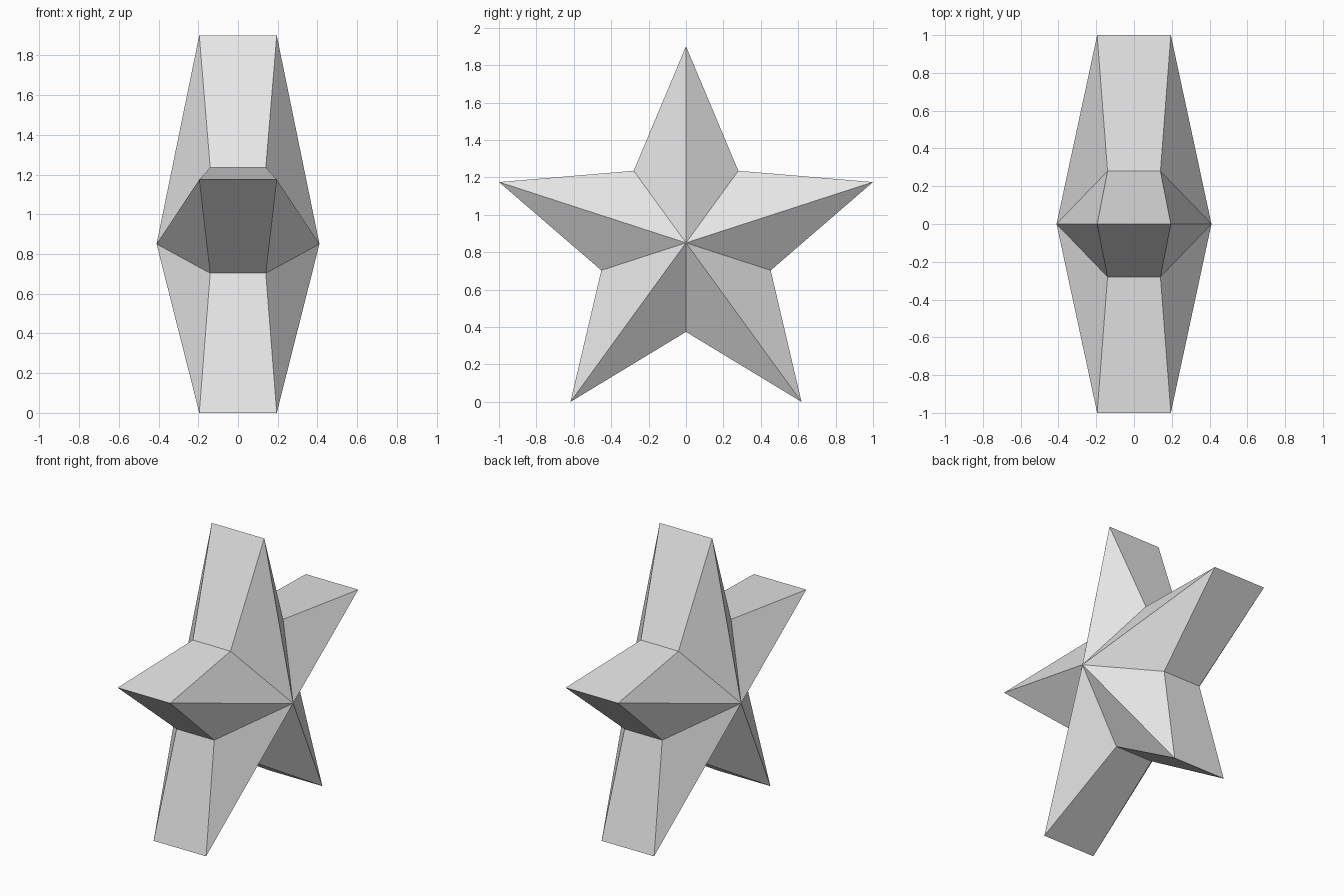
import bpy, bmesh
from math import sin, cos, pi

cube = bpy.data.objects.get("Cube")
if cube:
    bpy.data.objects.remove(cube, do_unlink=True)

POINTS = 5
TIP_RADIUS, TIP_HALF_WIDTH = 1.051, 0.195
NOTCH_RADIUS, NOTCH_HALF_WIDTH = 0.476, 0.14
HUB_HALF_WIDTH = 0.41
CENTRE_Z = TIP_RADIUS * cos(pi / POINTS)

# Single plain grey material
grey = bpy.data.materials.new("light_grey")
grey.use_nodes = True
colour = (0.8, 0.8, 0.8, 1.0)
grey.diffuse_color = colour
grey.node_tree.nodes["Principled BSDF"].inputs["Base Color"].default_value = colour

bm = bmesh.new()


def star_side(side):
    """Outline ring and raised hub of one side of the star."""
    ring = []
    for i in range(2 * POINTS):
        tip = i % 2 == 0
        radius = TIP_RADIUS if tip else NOTCH_RADIUS
        half = TIP_HALF_WIDTH if tip else NOTCH_HALF_WIDTH
        a = i * pi / POINTS
        ring.append(bm.verts.new((side * half, radius * sin(a), CENTRE_Z + radius * cos(a))))
    hub = bm.verts.new((side * HUB_HALF_WIDTH, 0, CENTRE_Z))
    return ring, hub


left, left_hub = star_side(1)
right, right_hub = star_side(-1)

# Facets rising to each hub, and the rim joining both sides
for i in range(2 * POINTS):
    j = (i + 1) % (2 * POINTS)
    bm.faces.new((left_hub, left[j], left[i]))
    bm.faces.new((right_hub, right[i], right[j]))
    bm.faces.new((left[i], left[j], right[j], right[i]))
bmesh.ops.recalc_face_normals(bm, faces=bm.faces)

mesh = bpy.data.meshes.new("star")
bm.to_mesh(mesh)
bm.free()
mesh.materials.append(grey)
star = bpy.data.objects.new("star", mesh)
bpy.context.collection.objects.link(star)
